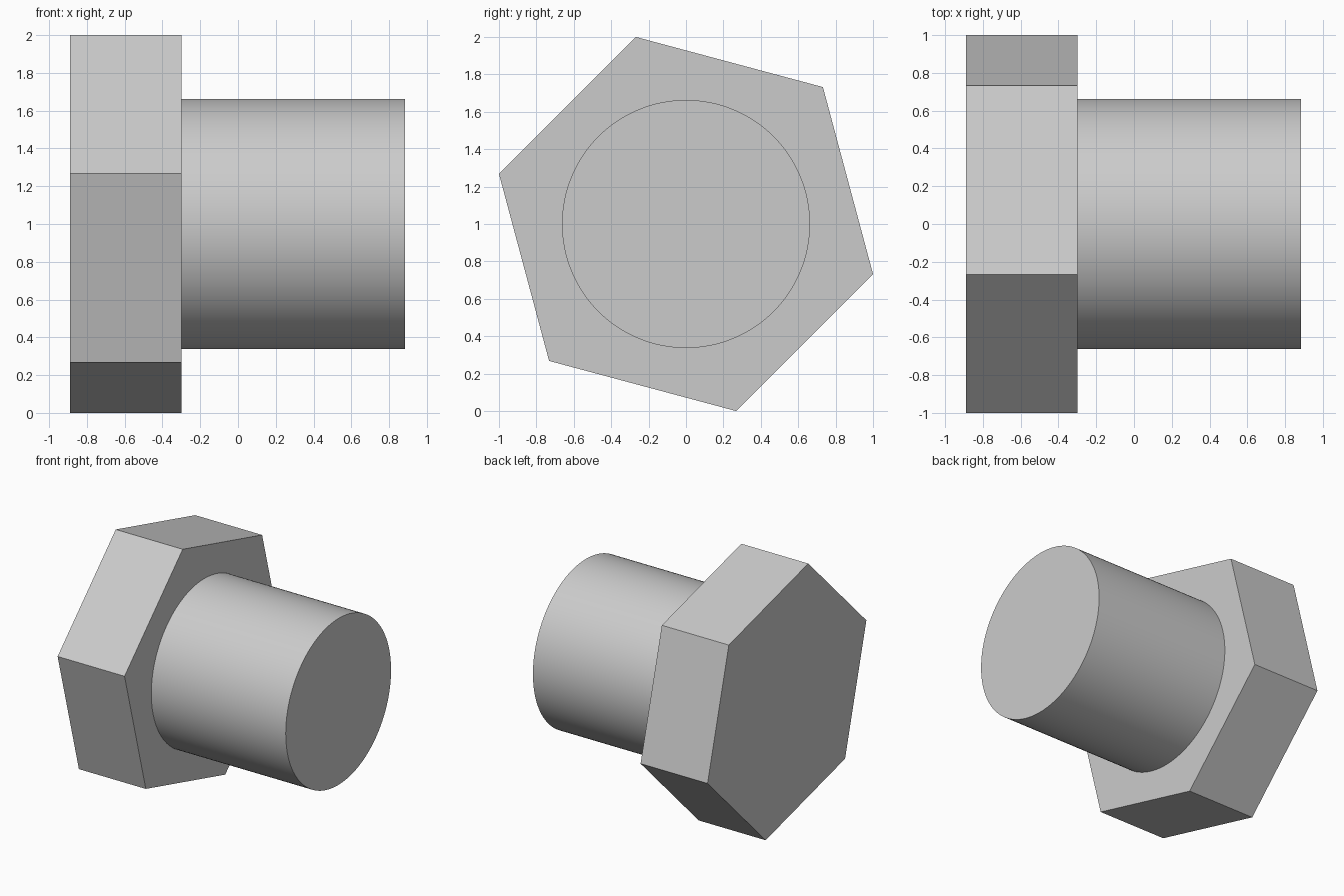
import bpy
import bmesh
from math import cos, sin, tau, radians

cube = bpy.data.objects.get("Cube")
if cube:
    bpy.data.objects.remove(cube)

# One plain grey for the whole bolt
GREY = (0.6, 0.6, 0.6, 1.0)
grey = bpy.data.materials.new("light_grey")
grey.use_nodes = True
grey.diffuse_color = GREY
grey.node_tree.nodes["Principled BSDF"].inputs["Base Color"].default_value = GREY

AXIS_Z = 1.0


def prism(name, sides, radius, phase, x_start, x_end, start_cap=True):
    """Regular prism lying along x, centred on the bolt axis."""
    bm = bmesh.new()
    rings = []
    for x in (x_start, x_end):
        angles = [phase + tau * i / sides for i in range(sides)]
        rings.append([bm.verts.new((x, radius * cos(a), AXIS_Z + radius * sin(a)))
                      for a in angles])
    start, end = rings
    for i in range(sides):
        j = (i + 1) % sides
        bm.faces.new((start[i], start[j], end[j], end[i]))
    bm.faces.new(end)
    if start_cap:
        bm.faces.new(start[::-1])
    # Wind every face outward
    centre = ((x_start + x_end) / 2, 0, AXIS_Z)
    bm.normal_update()
    for f in bm.faces:
        offset = f.calc_center_median()
        if sum(n * (p - c) for n, p, c in zip(f.normal, offset, centre)) < 0:
            f.normal_flip()
    mesh = bpy.data.meshes.new(name)
    bm.to_mesh(mesh)
    bm.free()
    mesh.materials.append(grey)
    obj = bpy.data.objects.new(name, mesh)
    bpy.context.collection.objects.link(obj)
    return obj


# Hexagonal head, turned so its corners touch the ground and side limits
head = prism("hex_head", 6, 1 / cos(radians(15)), radians(45), -0.89, -0.30)

# Round shank, open where it meets the head
shank = prism("shank", 128, 0.663, 0, -0.30, 0.885, start_cap=False)

bpy.ops.object.select_all(action='DESELECT')
shank.select_set(True)
bpy.context.view_layer.objects.active = shank
bpy.ops.object.shade_smooth_by_angle(angle=radians(30))
